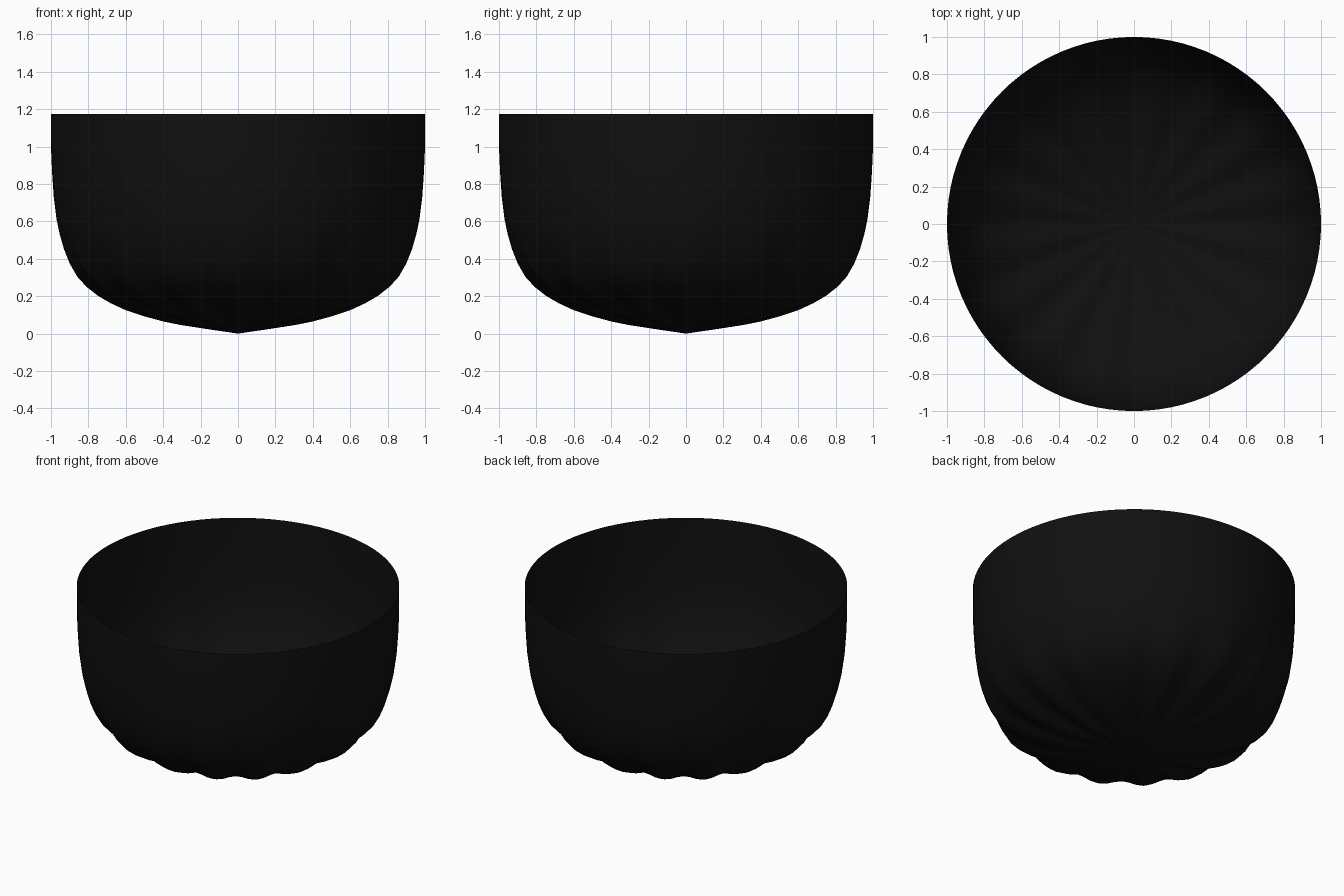
import bpy, bmesh, math

if "Cube" in bpy.data.objects:
    bpy.data.objects.remove(bpy.data.objects["Cube"])

SEGMENTS = 96
FLUTES = 16

# Bowl profile: radius, height, flute depth
PROFILE = [
    (0.15, 0.022, 0.003), (0.30, 0.045, 0.010), (0.40, 0.065, 0.016),
    (0.50, 0.092, 0.021), (0.60, 0.125, 0.025), (0.68, 0.162, 0.027),
    (0.75, 0.203, 0.028), (0.81, 0.250, 0.028), (0.86, 0.305, 0.026),
    (0.90, 0.375, 0.021), (0.93, 0.450, 0.014), (0.953, 0.530, 0.007),
    (0.97, 0.610, 0.002), (0.985, 0.73, 0.0), (0.994, 0.86, 0.0),
    (1.0, 1.00, 0.0), (1.0, 1.175, 0.0),
]

bm = bmesh.new()
tip = bm.verts.new((0, 0, 0))

# Rings, with shallow flutes pressed inward near the bottom
rings = []
for i, (r, z, depth) in enumerate(PROFILE):
    r0, z0, _ = PROFILE[max(i - 1, 0)]
    r1, z1, _ = PROFILE[min(i + 1, len(PROFILE) - 1)]
    length = math.hypot(r1 - r0, z1 - z0)
    nr, nz = -(z1 - z0) / length, (r1 - r0) / length
    ring = []
    for s in range(SEGMENTS):
        a = 2 * math.pi * s / SEGMENTS
        d = depth * (1 - math.cos(FLUTES * a)) / 2
        rr = r + nr * d
        ring.append(bm.verts.new((rr * math.cos(a), rr * math.sin(a), z + nz * d)))
    rings.append(ring)

# Wall
for s in range(SEGMENTS):
    t = (s + 1) % SEGMENTS
    bm.faces.new((tip, rings[0][t], rings[0][s]))
    for low, high in zip(rings, rings[1:]):
        bm.faces.new((low[s], low[t], high[t], high[s]))
for face in bm.faces:
    face.smooth = True

mesh = bpy.data.meshes.new("bowl")
bm.to_mesh(mesh)
bm.free()
bowl = bpy.data.objects.new("bowl", mesh)
bpy.context.collection.objects.link(bowl)

# Black finish
black = bpy.data.materials.new("black")
black.diffuse_color = (0.005, 0.005, 0.005, 1)
black.use_nodes = True
black.node_tree.nodes["Principled BSDF"].inputs["Base Color"].default_value = black.diffuse_color
mesh.materials.append(black)
